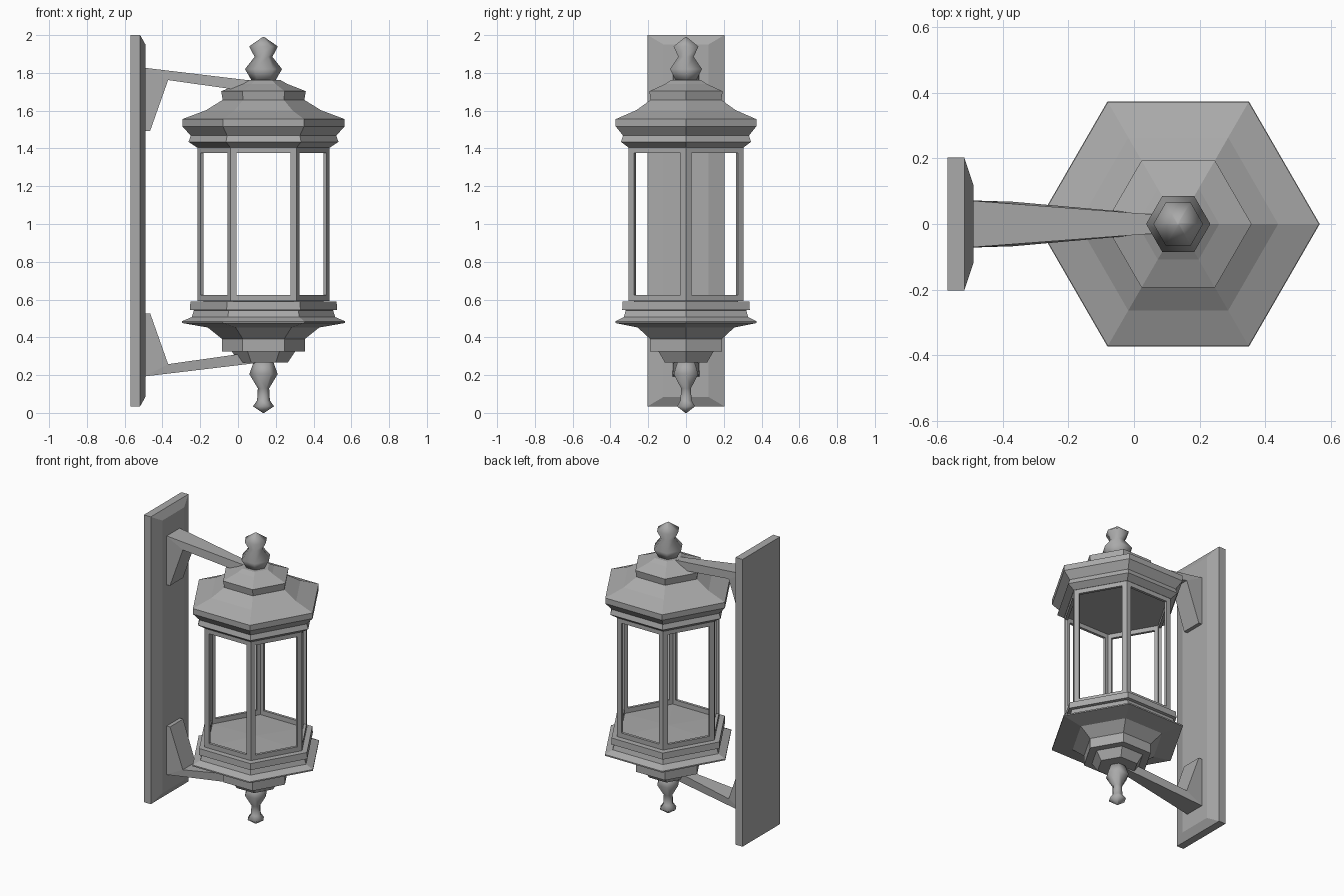
import bpy, bmesh
from math import cos, sin, tau
from mathutils import Vector

cube = bpy.data.objects.get("Cube")
if cube:
    bpy.data.objects.remove(cube, do_unlink=True)

AXIS = 0.135      # x of the lantern's centre line
MID = 2.02        # twice the height the two arms mirror about

metal = bpy.data.materials.new("grey metal")
metal.use_nodes = True
grey = (0.4, 0.4, 0.4, 1)
metal.diffuse_color = grey
metal.node_tree.nodes["Principled BSDF"].inputs["Base Color"].default_value = grey


def finish(name, bm, smooth=False):
    bmesh.ops.remove_doubles(bm, verts=bm.verts, dist=1e-5)
    bmesh.ops.recalc_face_normals(bm, faces=bm.faces)
    for f in bm.faces:
        f.smooth = smooth
    mesh = bpy.data.meshes.new(name)
    bm.to_mesh(mesh)
    bm.free()
    mesh.materials.append(metal)
    obj = bpy.data.objects.new(name, mesh)
    bpy.context.collection.objects.link(obj)
    return obj


def hex_turn(name, profile, smooth=False, caps=True):
    """Six-sided solid from (radius, height) points."""
    bm = bmesh.new()
    rings = [[bm.verts.new((AXIS + r * cos(tau * i / 6), r * sin(tau * i / 6), z))
              for i in range(6)] for r, z in profile]
    for a, b in zip(rings, rings[1:]):
        for i in range(6):
            j = (i + 1) % 6
            bm.faces.new((a[i], a[j], b[j], b[i]))
    if caps:
        bm.faces.new(rings[0])
        bm.faces.new(rings[-1])
    bmesh.ops.dissolve_degenerate(bm, dist=1e-5, edges=bm.edges)
    return finish(name, bm, smooth)


# Roof with stepped tiers and cornice
hex_turn("roof", [(0.09, 1.762), (0.125, 1.742), (0.224, 1.703), (0.216, 1.657),
                  (0.305, 1.602), (0.43, 1.555), (0.43, 1.517), (0.385, 1.468),
                  (0.397, 1.435), (0.352, 1.405)])

# Base with slightly peaked floor
hex_turn("base", [(0.01, 0.6), (0.387, 0.589), (0.39, 0.546), (0.368, 0.543),
                  (0.38, 0.507), (0.432, 0.485), (0.432, 0.476), (0.295, 0.452),
                  (0.22, 0.392), (0.22, 0.325), (0.168, 0.325), (0.13, 0.268)])

# Finials
hex_turn("top_finial", [(0.06, 1.755), (0.098, 1.82), (0.047, 1.885),
                        (0.076, 1.94), (0.004, 1.99)], smooth=True)
hex_turn("bottom_finial", [(0.052, 0.27), (0.075, 0.205), (0.03, 0.13),
                           (0.034, 0.065), (0.056, 0.035), (0.004, 0.0)], smooth=True)

# Window frame: six panels, each inset and opened
frame = hex_turn("window_frame", [(0.35, 0.592), (0.35, 1.408)], caps=False)
bm = bmesh.new()
bm.from_mesh(frame.data)
panes = list(bm.faces)
bmesh.ops.inset_individual(bm, faces=panes, thickness=0.046)
bmesh.ops.delete(bm, geom=panes, context='FACES')
bmesh.ops.recalc_face_normals(bm, faces=bm.faces)
# Keep the panels facing outward
bm.faces.ensure_lookup_table()
f = bm.faces[0]
if f.normal.dot(f.calc_center_median() - Vector((AXIS, 0, 1))) < 0:
    bmesh.ops.reverse_faces(bm, faces=bm.faces)
bm.to_mesh(frame.data)
bm.free()
thick = frame.modifiers.new("thickness", 'SOLIDIFY')
thick.thickness = 0.018
thick.offset = -1
thick.use_even_offset = True

# Wall plate with chamfered front
bm = bmesh.new()
rings = []
for x, hy, z0, z1 in ((-0.57, 0.203, 0.035, 2.0), (-0.518, 0.203, 0.035, 2.0),
                      (-0.49, 0.118, 0.085, 1.95)):
    rings.append([bm.verts.new((x, y, z)) for y, z in
                  ((-hy, z0), (hy, z0), (hy, z1), (-hy, z1))])
for a, b in zip(rings, rings[1:]):
    for i in range(4):
        j = (i + 1) % 4
        bm.faces.new((a[i], a[j], b[j], b[i]))
bm.faces.new(rings[0])
bm.faces.new(rings[-1])
finish("wall_plate", bm)


# Tapered bracket arms, the lower one mirrored
def arm(name, flip):
    outline = [(-0.495, 1.827, 0.071), (-0.495, 1.493, 0.071), (-0.465, 1.493, 0.071),
               (-0.37, 1.762, 0.068), (0.09, 1.697, 0.027), (0.09, 1.757, 0.027)]
    bm = bmesh.new()
    sides = [[bm.verts.new((x, s * hy, MID - z if flip else z)) for x, z, hy in outline]
             for s in (-1, 1)]
    # Brace and beam are separate faces so each side stays flat
    for s in sides:
        bm.faces.new(s[:4])
        bm.faces.new((s[0], s[3], s[4], s[5]))
    for i in range(6):
        j = (i + 1) % 6
        bm.faces.new((sides[0][i], sides[0][j], sides[1][j], sides[1][i]))
    finish(name, bm)


arm("upper_arm", False)
arm("lower_arm", True)
